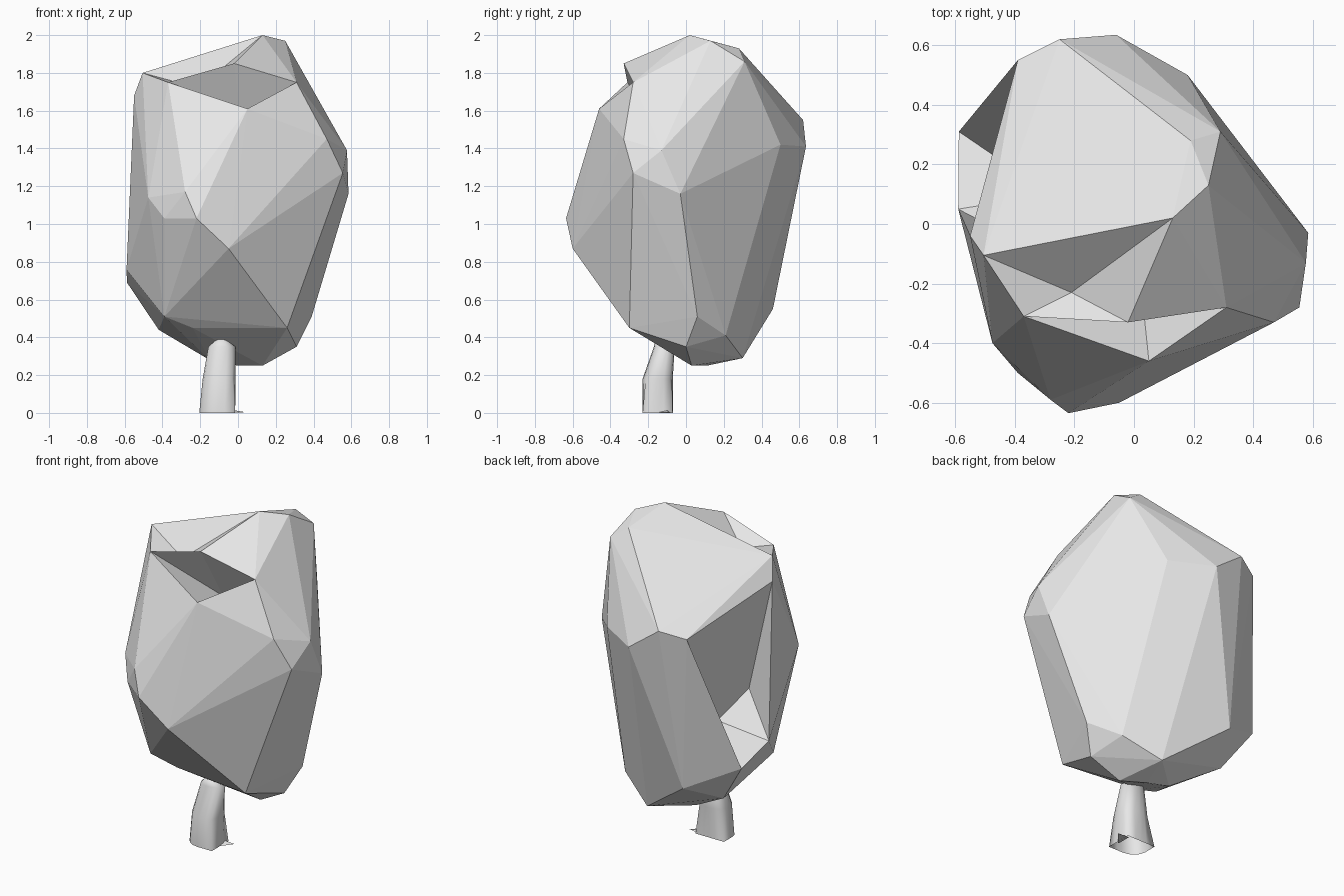
import bpy
import bmesh
from math import cos, sin, tau

default_cube = bpy.data.objects.get("Cube")
if default_cube:
    bpy.data.objects.remove(default_cube, do_unlink=True)

grey = bpy.data.materials.new("pale grey")
grey.use_nodes = True
grey.diffuse_color = (0.8, 0.8, 0.8, 1)
grey.node_tree.nodes["Principled BSDF"].inputs["Base Color"].default_value = (0.8, 0.8, 0.8, 1)


def make_object(name, bm):
    """Turn a bmesh into a named object with the shared material."""
    mesh = bpy.data.meshes.new(name)
    bm.to_mesh(mesh)
    bm.free()
    mesh.materials.append(grey)
    obj = bpy.data.objects.new(name, mesh)
    bpy.context.scene.collection.objects.link(obj)
    return obj


def add_points(bm, points):
    return [bm.verts.new(point) for point in points]


def dent(bm, rim, depth_point):
    """Replace the faces spanning a rim with a pocket sinking to a point."""
    rim_set = set(rim)
    faces = [face for face in bm.faces if set(face.verts) <= rim_set]
    inside = set(faces)
    border = [edge for edge in {e for f in faces for e in f.edges}
              if sum(f in inside for f in edge.link_faces) == 1]
    bmesh.ops.delete(bm, geom=faces, context="FACES_ONLY")
    bottom = bm.verts.new(depth_point)
    for edge in border:
        first, second = edge.verts
        bm.faces.new((first, second, bottom))
    return bottom


# Foliage: a faceted hull with hollows
bm = bmesh.new()

# Top of the crown
peak, top_left, back_left, back_mid = add_points(bm, [
    (.13, .02, 2), (.25, .13, 1.97), (.29, .31, 1.86), (.19, .28, 1.93)])
shelf, rim_left, rim_front, rim_right, corner, corner_low = add_points(bm, [
    (-.02, -.33, 1.85), (.31, -.28, 1.75), (.05, -.46, 1.61),
    (-.37, -.31, 1.75), (-.505, -.105, 1.8), (-.55, -.04, 1.68)])

# Widest ring, running round from the left side to the back
add_points(bm, [(.585, -.03, 1.16), (.577, -.13, 1.39), (.555, -.28, 1.27), (.47, -.33, 1.45)])
add_points(bm, [(-.05, -.6, .87), (-.22, -.635, 1.03), (-.28, -.59, 1.17),
                (-.39, -.5, 1.03), (-.475, -.4, 1.14)])
add_points(bm, [(.18, .5, 1.42), (-.06, .635, 1.41), (-.25, .62, 1.55)])
back_right, = add_points(bm, [(-.39, .55, 1.51)])

# Lower ring and underside
side_front, side_back = add_points(bm, [(-.59, .05, .76), (-.588, .31, .69)])
add_points(bm, [(-.3, .46, .55)])
add_points(bm, [(.26, -.3, .45), (-.24, -.24, .45), (-.39, -.28, .51), (-.42, .24, .44)])
add_points(bm, [(.39, .06, .51), (.26, .21, .41), (.31, 0, .35), (.05, .3, .29)])
add_points(bm, [(.13, .03, .25), (0, .11, .25), (-.15, .12, .28)])
bmesh.ops.convex_hull(bm, input=bm.verts[:])

# Front pocket and crown valley
dent(bm, [shelf, rim_left, rim_front, rim_right], (.02, -.17, 1.53))
dent(bm, [shelf, peak, corner, rim_right], (-.21, -.23, 1.72))

# Large hollow in the right side, undercut along its front wall
hollow = dent(bm, [back_right, corner_low, side_front, side_back], (-.28, .1, .82))
dent(bm, [corner_low, side_front, hollow], (-.38, -.06, .98))
bmesh.ops.recalc_face_normals(bm, faces=bm.faces[:])
make_object("foliage", bm)

# Trunk: squarish open foot rounding off as it tapers and leans back to a point
SIDES = 16
bm = bmesh.new()
rings = []
for x, y, z, width, depth, square in [(-.11, -.15, 0, .095, .08, 1),
                                      (-.1, -.15, .18, .087, .08, .3),
                                      (-.085, -.115, .35, .072, .055, 0)]:
    ring = []
    for i in range(SIDES):
        c, s = cos(tau * i / SIDES), sin(tau * i / SIDES)
        # The front right corner of the foot stays round
        corner_gain = 0 if c < 0 and s < 0 else square
        grow = 1 + corner_gain * (1 / max(abs(c), abs(s)) - 1)
        ring.append(bm.verts.new((x + c * grow * width, y + s * grow * depth, z)))
    rings.append(ring)
tip = bm.verts.new((-.09, -.16, .41))
for i in range(SIDES):
    j = (i + 1) % SIDES
    for lower, upper in zip(rings, rings[1:]):
        bm.faces.new((lower[i], lower[j], upper[j], upper[i]))
    bm.faces.new((rings[-1][i], rings[-1][j], tip))
bmesh.ops.recalc_face_normals(bm, faces=bm.faces[:])
trunk = make_object("trunk", bm)
for polygon in trunk.data.polygons:
    polygon.use_smooth = True

# Small flat root spur beside the trunk foot
bm = bmesh.new()
add_points(bm, [(-.03, -.17, 0), (-.03, -.08, 0), (.04, -.09, .004), (-.03, -.1, .015)])
bmesh.ops.convex_hull(bm, input=bm.verts[:])
make_object("root_spur", bm)
